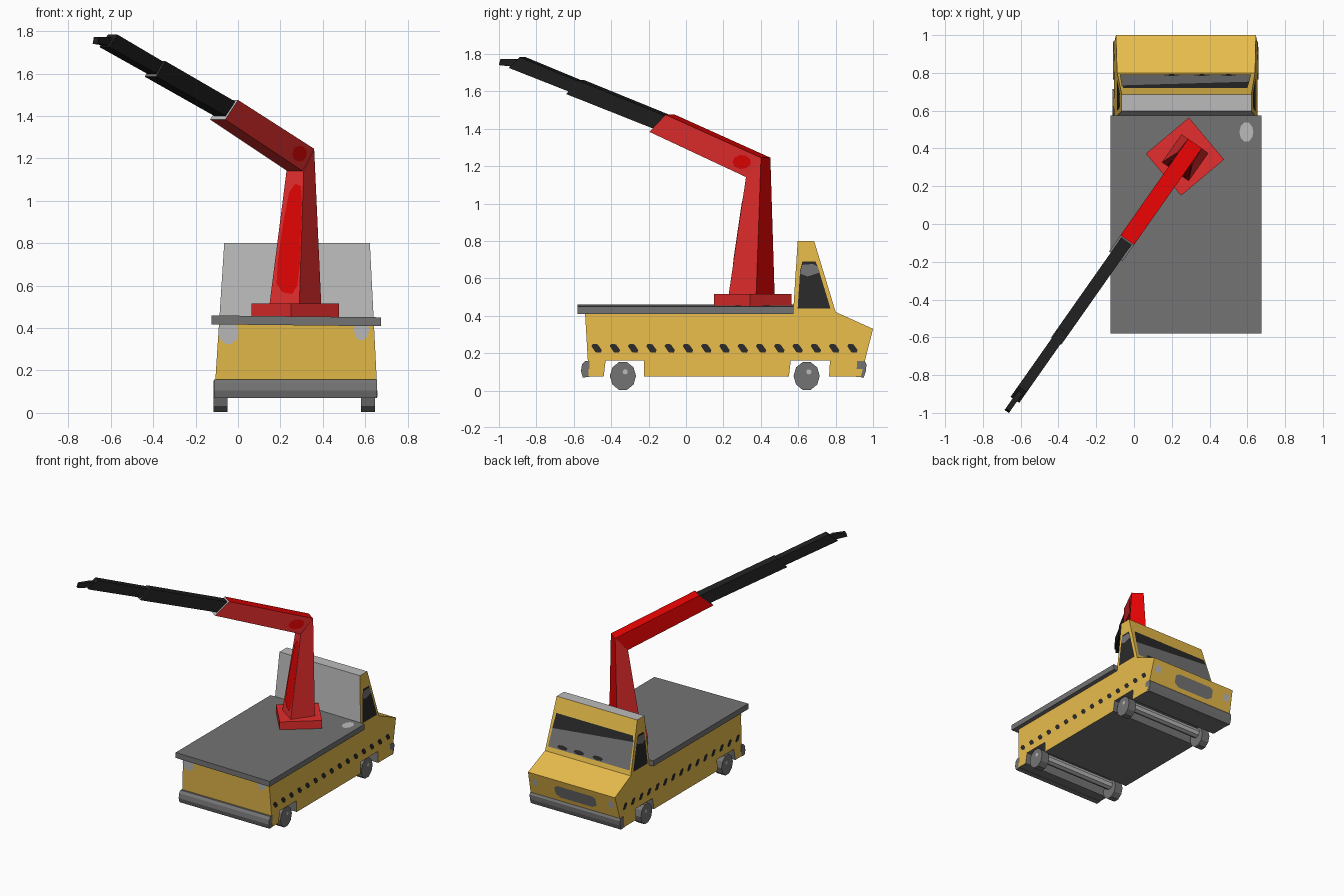
import bpy, bmesh, math
from mathutils import Vector, Matrix

if "Cube" in bpy.data.objects:
    bpy.data.objects.remove(bpy.data.objects["Cube"])


def mat(name, r, g, b):
    m = bpy.data.materials.new(name)
    m.diffuse_color = (r, g, b, 1)
    m.use_nodes = True
    m.node_tree.nodes["Principled BSDF"].inputs["Base Color"].default_value = m.diffuse_color
    return m


YELLOW = mat("yellow paint", 0.80, 0.50, 0.07)
GREY = mat("mid grey", 0.175, 0.175, 0.175)
LIGHT = mat("light grey", 0.50, 0.50, 0.50)
BLACK = mat("black", 0.014, 0.014, 0.014)
CHARCOAL = mat("charcoal", 0.023, 0.023, 0.023)
RED = mat("soft red", 0.78, 0.026, 0.026)
BRIGHT = mat("bright red", 0.78, 0.001, 0.001)


def finish(name, bm, mats, rule=None):
    bm.normal_update()
    if rule:
        for f in bm.faces:
            f.material_index = rule(f)
    me = bpy.data.meshes.new(name)
    bm.to_mesh(me)
    bm.free()
    for m in mats:
        me.materials.append(m)
    ob = bpy.data.objects.new(name, me)
    bpy.context.collection.objects.link(ob)
    return ob


def prism(name, profile, place, mats, rule=None):
    """Extrude a 2D profile between the two sides given by place(u, z, side)."""
    bm = bmesh.new()
    a, b = ([bm.verts.new(place(u, z, s)) for u, z in profile] for s in (-1, 1))
    bm.faces.new(a)
    bm.faces.new(b[::-1])
    n = len(a)
    for i in range(n):
        j = (i + 1) % n
        bm.faces.new((a[i], b[i], b[j], a[j]))
    bmesh.ops.recalc_face_normals(bm, faces=bm.faces)
    return finish(name, bm, mats, rule)


def plates(name, polys, outward, m):
    """Thin painted details: flat polygons facing the outward direction."""
    bm = bmesh.new()
    for p in polys:
        f = bm.faces.new([bm.verts.new(v) for v in p])
        f.normal_update()
        if f.normal.dot(Vector(outward)) < 0:
            f.normal_flip()
    return finish(name, bm, [m])


def cylinder(name, x0, x1, y, z, ry, rz, sides, m):
    bm = bmesh.new()
    bmesh.ops.create_cone(bm, cap_ends=True, segments=sides, radius1=1, radius2=1, depth=x1 - x0,
                          matrix=Matrix.Translation(((x0 + x1) / 2, y, z)) @ Matrix.Diagonal((1, ry, rz, 1))
                          @ Matrix.Rotation(math.pi / 2, 4, 'Y'))
    return finish(name, bm, [m])


def box(name, size, centre, rot, m):
    bm = bmesh.new()
    bmesh.ops.create_cube(bm, size=1, matrix=Matrix.Translation(centre) @ rot @ Matrix.Diagonal((*size, 1)))
    return finish(name, bm, [m])


def oval(cu, cv, ru, rv, n=10):
    return [(cu + ru * math.cos(2 * math.pi * k / n), cv + rv * math.sin(2 * math.pi * k / n)) for k in range(n)]


# Truck body: side profile with wheel arches, sides leaning inward
def side_x(z, s):
    return 0.658 - 0.05 * (z - 0.075) if s > 0 else -0.112 + 0.065 * (z - 0.075)


def body_place(y, z, s):
    return (side_x(z, s), y, z)


def body_rule(f):
    c, n = f.calc_center_median(), f.normal
    if n.z < -0.7 or (abs(n.x) < 0.1 and c.z < 0.14 and -0.5 < c.y < 0.9):
        return 2
    if c.z > 0.5 and (n.z > 0.9 or n.y < -0.9):
        return 1
    return 0


prism("truck_body", [(-.52, .075), (-.44, .075), (-.43, .16), (-.225, .16), (-.225, .075), (.55, .075),
                     (.56, .16), (.77, .16), (.765, .075), (.935, .075), (1.0, .33), (.80, .42),
                     (.685, .80), (.597, .80), (.573, .42), (-.54, .42)],
      body_place, [YELLOW, LIGHT, GREY], body_rule)

# Bumpers with a bevelled upper band
for name, prof in (("rear_bumper", [(-.515, .073), (-.552, .07), (-.562, .105), (-.556, .14), (-.54, .158), (-.515, .158)]),
                   ("front_bumper", [(.91, .073), (.95, .07), (.962, .105), (.965, .14), (.955, .158), (.915, .158)])):
    prism(name, prof, lambda y, z, s: (0.272 + s * 0.384, y, z), [GREY])

# Flat bed, very slightly tilted
box("flat_bed", (0.80, 1.155, 0.042), (0.275, -0.002, 0.434), Matrix.Rotation(0.011, 4, 'Y'), GREY)
plates("bed_spot", [[(x, y, 0.4555) for x, y in oval(0.595, 0.487, 0.037, 0.053)]], (0, 0, 1), LIGHT)

# Wheels, hubs and axles
for end, y in (("rear", -0.337), ("front", 0.645)):
    for side, x in (("left", -0.115), ("right", 0.58)):
        cylinder(f"{end}_{side}_wheel", x, x + 0.066, y, 0.078, 0.07, 0.078, 10, GREY)
        out = 1 if x > 0 else -1
        hx = x + 0.033 + out * 0.036
        plates(f"{end}_{side}_hub", [[(hx, a, b) for a, b in oval(y + 0.012, 0.1, 0.014, 0.014, 8)]], (out, 0, 0), LIGHT)
    cylinder(f"{end}_axle", -0.06, 0.59, y, 0.108, 0.036, 0.036, 8, LIGHT)

# Side details: dashes and windows on both sides
dash = [(-.028, .012), (-.019, .024), (.006, .021), (.028, -.01), (.022, -.024), (-.006, -.021)]
glass = [(.597, .44), (.772, .44), (.705, .66), (.692, .69), (.622, .69), (.61, .64)]
shine = [(.610, .625), (.65, .61), (.712, .63), (.704, .662), (.68, .677), (.622, .672)]
for s, tag in ((-1, "left"), (1, "right")):
    def on_side(p, off):
        return [(side_x(z, s) + s * off, y, z) for y, z in p]
    plates(f"{tag}_dashes", [on_side([(-.478 + .0977 * i + a, .226 + b) for a, b in dash], .003)
                             for i in range(15)], (s, 0, 0), CHARCOAL)
    plates(f"{tag}_window", [on_side(glass, .003)], (s, 0, 0), CHARCOAL)
    plates(f"{tag}_window_shine", [on_side(shine, .005)], (s, 0, 0), GREY)


# Details on sloped faces: points are (x, t) with t running from a to b in the y-z plane
def sloped(name, a, b, polys, m, off=0.003):
    a, b = Vector((0, *a)), Vector((0, *b))
    n = (b - a).cross(Vector((1, 0, 0))).normalized()
    if n.y * (a.y - 0.2) < 0:
        n = -n
    plates(name, [[a.lerp(b, t) + n * off + Vector((x, 0, 0)) for x, t in p] for p in polys], n, m)


SHIELD = (.80, .42), (.685, .80)
NOSE = (.935, .075), (1.0, .33)
TAIL = (-.52, .075), (-.54, .42)
sloped("windscreen_top", *SHIELD, [[(-.065, .60), (.61, .43), (.60, .71), (-.055, .71)]], CHARCOAL)
sloped("windscreen_bottom", *SHIELD, [[(-.075, .09), (.62, .09), (.61, .43), (-.065, .60)]], GREY)
sloped("windscreen_spots", *SHIELD, [oval(x, .14, .045, .04, 8) for x in (.20, .36, .50)], CHARCOAL, .005)
sloped("grille", *NOSE, [[(.08, .54), (.12, .45), (.39, .45), (.43, .54), (.43, .76), (.40, .82), (.11, .82), (.08, .76)]], GREY)
sloped("headlights", *NOSE, [oval(x, .72, .025, .13, 8) for x in (-.05, .595)], LIGHT)
sloped("tail_lights", *TAIL, [oval(-.045, .88, .048, .16), oval(.582, .92, .036, .15)], LIGHT)

# Crane frame: s runs outward along the boom, n is across it
D = Vector((-.575, -.818, 0))
N = Vector((.818, -.575, 0))
ORIGIN = Vector((.298, .39, 0))


def crane_place(width):
    def place(s, z, side):
        return ORIGIN + D * s + N * side * width(z) + Vector((0, 0, z))
    return place


box("crane_base", (0.297, 0.29, 0.062), (0.27, 0.357, 0.484), Matrix.Rotation(math.radians(40), 4, 'Z'), RED)


def column_width(z):
    return .086 + (.044 - .086) * (z - .51) / (1.24 - .51)


prism("crane_column", [(-.042, .51), (.138, .51), (.05, 1.14), (-.044, 1.245)], crane_place(column_width),
      [RED, BRIGHT], lambda f: int(f.normal.dot(D) < -0.8))
prism("lower_boom", [(-.044, 1.245), (.58, 1.475), (.685, 1.383), (.05, 1.14)], crane_place(lambda z: .044),
      [RED, BRIGHT, LIGHT],
      lambda f: 2 if f.normal.dot(D) > .5 else int(f.normal.z > .8 or f.normal.dot(N) < -.8))

# Bright worn patches on the column and elbow
patch = []
for u, z in [(-.65, .61), (-.2, .57), (.5, .56), (.85, .60), (.97, .70), (.97, 1.0), (.8, 1.07), (.2, 1.08),
             (-.4, 1.04), (-.65, .9), (-.75, .72)]:
    s = .138 + (.05 - .138) * (z - .51) / .63 + .004
    patch.append(ORIGIN + D * s + N * u * column_width(z) + Vector((0, 0, z)))
plates("column_patch", [patch], D, BRIGHT)
plates("elbow_patch", [[ORIGIN + D * s + N * .047 + Vector((0, 0, z)) for s, z in oval(.08, 1.222, .06, .038, 9)]], N, BRIGHT)

# Telescoping boom sections; the middle one ends in a grey rim
for name, prof, w in (
        ("middle_boom", [(.55, 1.455), (1.165, 1.66), (1.236, 1.585), (.62, 1.385)], .033),
        ("upper_boom", [(1.13, 1.642), (1.545, 1.783), (1.615, 1.725), (1.19, 1.588)], .028),
        ("boom_tip", [(1.53, 1.755), (1.59, 1.773), (1.68, 1.772), (1.69, 1.74), (1.60, 1.732), (1.55, 1.715)], .014)):
    prism(name, prof, crane_place(lambda z, w=w: w), [BLACK, GREY],
          lambda f, k=name: int(k == "middle_boom" and f.normal.dot(D) > .5))
